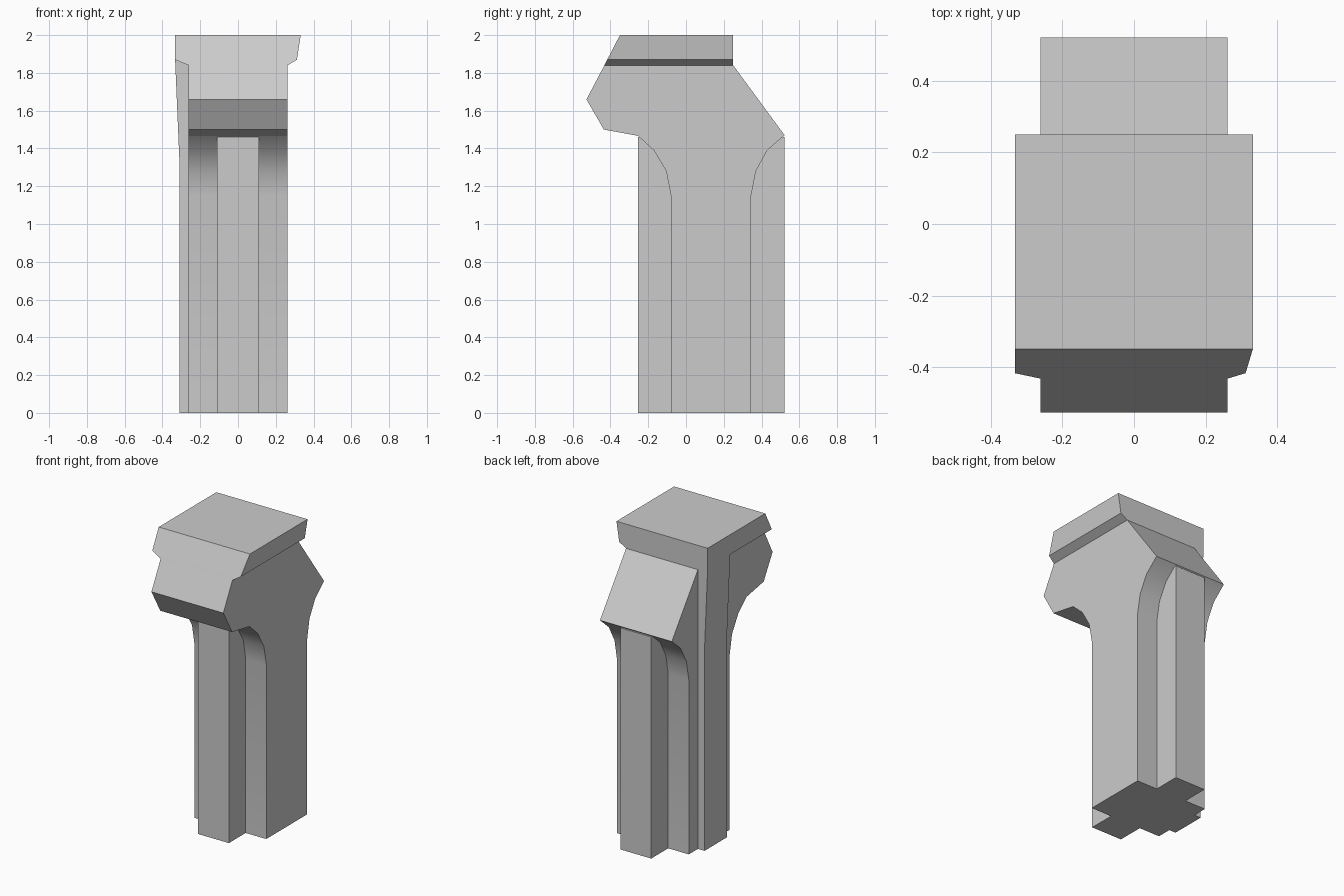
import bpy, bmesh, math
from mathutils import Vector

cube = bpy.data.objects.get("Cube")
if cube:
    bpy.data.objects.remove(cube, do_unlink=True)

stone = bpy.data.materials.new("grey stone")
stone.use_nodes = True
stone.diffuse_color = (0.6, 0.6, 0.6, 1)
stone.node_tree.nodes["Principled BSDF"].inputs["Base Color"].default_value = (0.6, 0.6, 0.6, 1)


def finish(name, bm):
    bmesh.ops.recalc_face_normals(bm, faces=bm.faces)
    mesh = bpy.data.meshes.new(name)
    bm.to_mesh(mesh)
    bm.free()
    mesh.materials.append(stone)
    ob = bpy.data.objects.new(name, mesh)
    bpy.context.collection.objects.link(ob)
    bpy.ops.object.select_all(action="DESELECT")
    ob.select_set(True)
    bpy.context.view_layer.objects.active = ob
    bpy.ops.object.shade_smooth_by_angle(angle=math.radians(25))
    return ob


def loft(name, rings):
    """Join matching closed rings of points and cap both ends."""
    bm = bmesh.new()
    loops = [[bm.verts.new(p) for p in ring] for ring in rings]
    n = len(loops[0])
    for a, b in zip(loops, loops[1:]):
        for i in range(n):
            j = (i + 1) % n
            bm.faces.new((a[i], a[j], b[j], b[i]))
    bm.faces.new(loops[0])
    bm.faces.new(loops[-1])
    return finish(name, bm)


def rect(x0, x1, y0, y1, z):
    return [(x0, y0, z), (x1, y0, z), (x1, y1, z), (x0, y1, z)]


# Main slab: side profile with curved shoulders under the nose and back ledge
HALF = 0.262
profile = [(0.345, 0), (0.345, 1.15), (0.37, 1.28), (0.43, 1.39), (0.522, 1.47),
           (0.25, 1.84), (-0.432, 1.84), (-0.527, 1.66), (-0.435, 1.5),
           (-0.255, 1.467), (-0.17, 1.39), (-0.105, 1.28), (-0.08, 1.15), (-0.08, 0)]
loft("body", [[(x, y, z) for y, z in profile] for x in (-HALF, HALF)])

# Narrow pillars on the front and back of the slab
for name, y0, y1 in (("front_pillar", -0.255, 0), ("back_pillar", 0.2, 0.522)):
    loft(name, [rect(-0.112, 0.112, y0, y1, z) for z in (0, 1.46)])

# Cap: flares over the slab, its front following the slope of the nose
loft("cap", [rect(-HALF, HALF, -0.432, 0.25, 1.84),
             rect(-0.333, 0.312, -0.417, 0.25, 1.87),
             rect(-0.333, 0.332, -0.35, 0.25, 2)])

# Side rib: runs up one side and widens to meet the cap
rib = [(-0.2, 0), (-0.31, 0), (-0.31, 1.33), (-0.333, 1.87), (-0.2, 1.87)]
loft("side_rib", [[(x, y, z) for x, z in rib] for y in (0.016, 0.25)])
